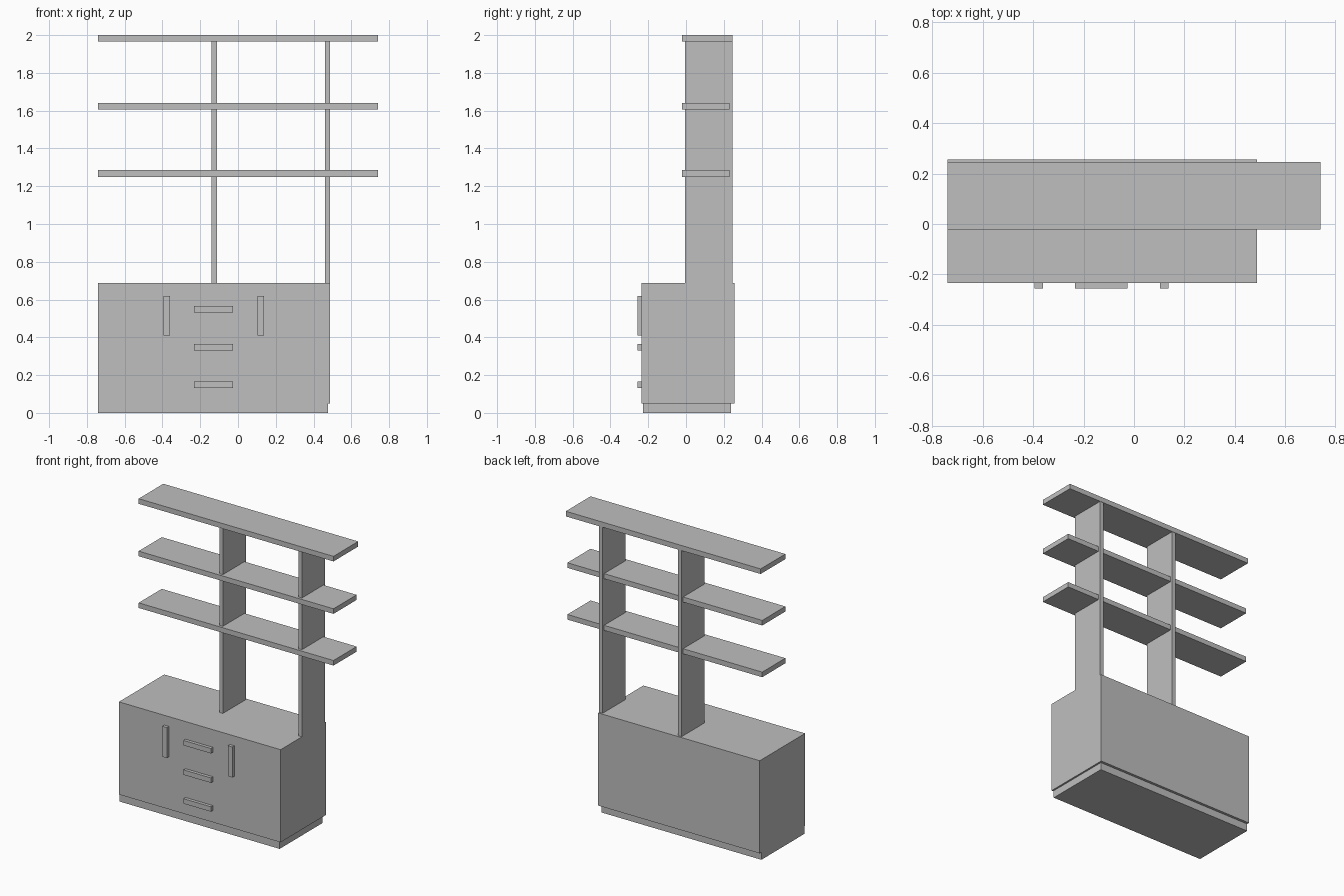
import bpy
import bmesh
from mathutils import Vector

cube = bpy.data.objects.get("Cube")
if cube:
    bpy.data.objects.remove(cube, do_unlink=True)

GREY = (0.52, 0.52, 0.52, 1)
grey = bpy.data.materials.new("plain grey")
grey.use_nodes = True
grey.diffuse_color = GREY
grey.node_tree.nodes["Principled BSDF"].inputs["Base Color"].default_value = GREY


def box(name, x, y, z):
    """Axis-aligned box from (low, high) ranges."""
    low, high = (Vector(corner) for corner in zip(x, y, z))
    bm = bmesh.new()
    bmesh.ops.create_cube(bm, size=1)
    bmesh.ops.scale(bm, vec=high - low, verts=bm.verts)
    mesh = bpy.data.meshes.new(name)
    bm.to_mesh(mesh)
    bm.free()
    mesh.materials.append(grey)
    obj = bpy.data.objects.new(name, mesh)
    obj.location = (low + high) / 2
    bpy.context.collection.objects.link(obj)
    return obj


LEFT, RIGHT = 0.488, -0.74
CABINET_TOP = 0.687
FRONT, BACK = -0.235, 0.257
BOARD = 0.035

# Cabinet on a recessed plinth
box("plinth", (RIGHT, 0.476), (-0.228, 0.239), (0, 0.051))
box("cabinet", (RIGHT, LEFT), (FRONT, BACK), (0.051, CABINET_TOP))

# Upright panels
for name, x in (("middle_upright", -0.112), ("left_upright", LEFT)):
    box(name, (x - 0.027, x), (-0.004, 0.245), (CABINET_TOP, 2 - BOARD))

# Shelves and the deeper top board
for name, top, back in (("lower_shelf", 1.285, 0.23),
                        ("upper_shelf", 1.64, 0.23),
                        ("top_board", 2, 0.247)):
    box(name, (RIGHT, -RIGHT), (-0.021, back), (top - BOARD, top))

# Drawer handles
for name, z in (("bottom", 0.149), ("middle", 0.347), ("top", 0.549)):
    box(name + "_drawer_handle", (-0.234, -0.026), (-BACK, FRONT),
        (z - 0.017, z + 0.017))

# Door handles
for name, x in (("right", -0.378), ("left", 0.12)):
    box(name + "_door_handle", (x - 0.017, x + 0.017), (-BACK, FRONT),
        (0.411, 0.62))
